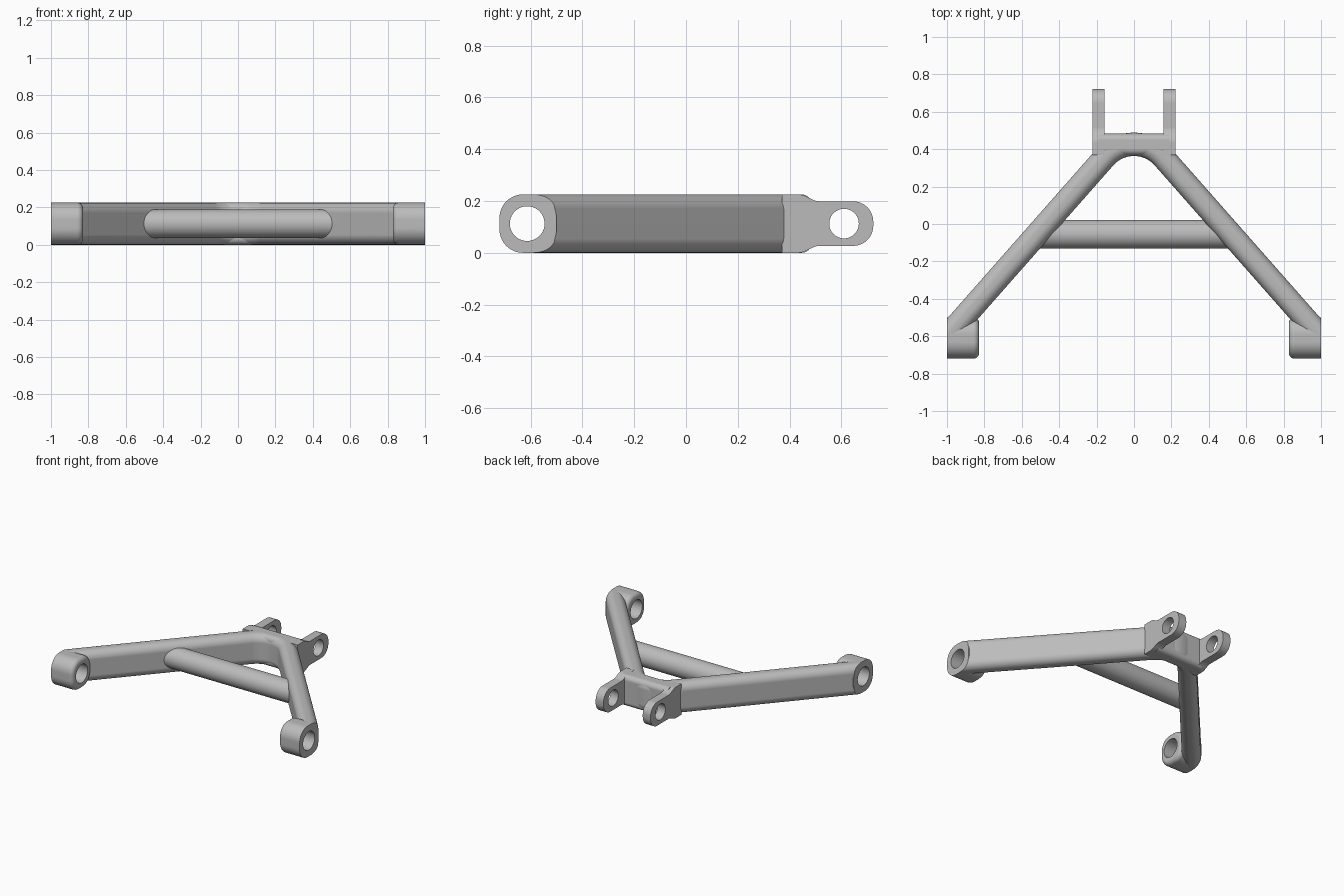
import bpy, bmesh
from math import pi, sin, cos, atan2
from mathutils import Vector

cube = bpy.data.objects.get("Cube")
if cube:
    bpy.data.objects.remove(cube, do_unlink=True)

HEIGHT = 0.225
MID = HEIGHT / 2

metal = bpy.data.materials.new("grey_metal")
metal.use_nodes = True
colour = (0.5, 0.5, 0.5, 1)
metal.diffuse_color = colour
metal.node_tree.nodes["Principled BSDF"].inputs["Base Color"].default_value = colour


def rounded_rect(w, h, r, seg=10):
    """Rounded rectangle centred on the origin."""
    pts = []
    for k, (sx, sy) in enumerate([(1, 1), (-1, 1), (-1, -1), (1, -1)]):
        for i in range(seg + 1):
            a = (k + i / seg) * pi / 2
            pts.append((sx * (w / 2 - r) + r * cos(a), sy * (h / 2 - r) + r * sin(a)))
    return pts


def finish_mesh(name, bm):
    bmesh.ops.recalc_face_normals(bm, faces=bm.faces)
    mesh = bpy.data.meshes.new(name)
    bm.to_mesh(mesh)
    bm.free()
    mesh.materials.append(metal)
    obj = bpy.data.objects.new(name, mesh)
    bpy.context.collection.objects.link(obj)
    return obj


def loft(name, rings):
    """Skin a list of rings and cap both ends."""
    bm = bmesh.new()
    loops = [[bm.verts.new(p) for p in ring] for ring in rings]
    n = len(loops[0])
    for a, b in zip(loops, loops[1:]):
        for i in range(n):
            j = (i + 1) % n
            bm.faces.new((a[i], a[j], b[j], b[i]))
    bm.faces.new(loops[0])
    bm.faces.new(loops[-1])
    return finish_mesh(name, bm)


def prism(name, profile, x0, x1):
    """Extrude a (y, z) profile along x."""
    return loft(name, [[(x, y, z) for y, z in profile] for x in (x0, x1)])


def rod(name, y, radius, half):
    circle = [(y + radius * cos(i * pi / 32), MID + radius * sin(i * pi / 32)) for i in range(64)]
    return prism(name, circle, -half, half)


def round_end(obj, x, radius):
    """Round the rim of the end face lying at x."""
    bm = bmesh.new()
    bm.from_mesh(obj.data)
    rim = [e for e in bm.edges if all(abs(v.co.x - x) < 1e-4 for v in e.verts)]
    bmesh.ops.bevel(bm, geom=rim, offset=radius, segments=5, profile=0.5, affect='EDGES')
    bm.to_mesh(obj.data)
    bm.free()


def cut(obj, cutter):
    mod = obj.modifiers.new("hole", 'BOOLEAN')
    mod.operation = 'DIFFERENCE'
    mod.solver = 'EXACT'
    mod.object = cutter
    bpy.context.view_layer.objects.active = obj
    bpy.ops.object.modifier_apply(modifier=mod.name)


# A-shaped frame: rounded section swept along two legs and the arch
section = rounded_rect(0.125, HEIGHT, 0.055)
lean = atan2(0.661, 0.75)
arch_radius, arch_y = 0.21, 0.216
rings = []
for i in range(33):
    a = lean + (pi - 2 * lean) * i / 32
    rings.append([Vector(((arch_radius + u) * cos(a), arch_y + (arch_radius + u) * sin(a), MID + v))
                  for u, v in section])


def leg_end(ring, side):
    """Slide a ring down the leg until it meets the outer side plane."""
    d = Vector((side * sin(lean), -cos(lean), 0))
    return [p + d * ((side - p.x) / d.x) for p in ring]


rings = [leg_end(rings[0], 1)] + rings + [leg_end(rings[-1], -1)]
frame = loft("a_frame", rings)
parts = [frame]

# Cross bar and rear bridge
parts.append(rod("cross_bar", -0.055, 0.077, 0.53))
bridge_profile = [(0.425 + y, MID + z) for y, z in rounded_rect(0.116, HEIGHT, 0.035)]
parts.append(prism("rear_bridge", bridge_profile, -0.19, 0.19))

# Tab side profile: full height at the bridge, narrowing to a rounded lug
upper = [(0.37, MID)]
for i in range(13):
    t = i / 12
    upper.append((0.435 + 0.08 * t, MID - 0.0265 * t * t * (3 - 2 * t)))
for i in range(13):
    a = pi / 2 * (1 - i / 12)
    upper.append((0.645 + 0.078 * cos(a), 0.008 + 0.078 * sin(a)))
tab_profile = [(y, MID + z) for y, z in upper] + [(y, MID - z) for y, z in reversed(upper)]

hub_profile = [(y - 0.61, MID + z) for y, z in rounded_rect(0.22, HEIGHT, 0.09)]

hub_hole = rod("hub_hole_cutter", -0.613, 0.067, 1.2)
tab_hole = rod("tab_hole_cutter", 0.61, 0.057, 0.5)

# Front hubs and rear tabs on both sides
for side, label in ((1, "left"), (-1, "right")):
    hub = prism("front_hub_" + label, hub_profile, side * 0.828, side)
    round_end(hub, side * 0.828, 0.03)
    cut(hub, hub_hole)
    tab = prism("rear_tab_" + label, tab_profile, side * 0.158, side * 0.221)
    cut(tab, tab_hole)
    parts += [hub, tab]
cut(frame, hub_hole)

for cutter in (hub_hole, tab_hole):
    bpy.data.objects.remove(cutter, do_unlink=True)

# Smooth the rounded surfaces and keep flat faces flat
bpy.ops.object.select_all(action='DESELECT')
for obj in parts:
    obj.select_set(True)
bpy.context.view_layer.objects.active = frame
bpy.ops.object.shade_smooth_by_angle(angle=0.6)
for obj in parts:
    weighted = obj.modifiers.new("even_shading", 'WEIGHTED_NORMAL')
    weighted.keep_sharp = True
